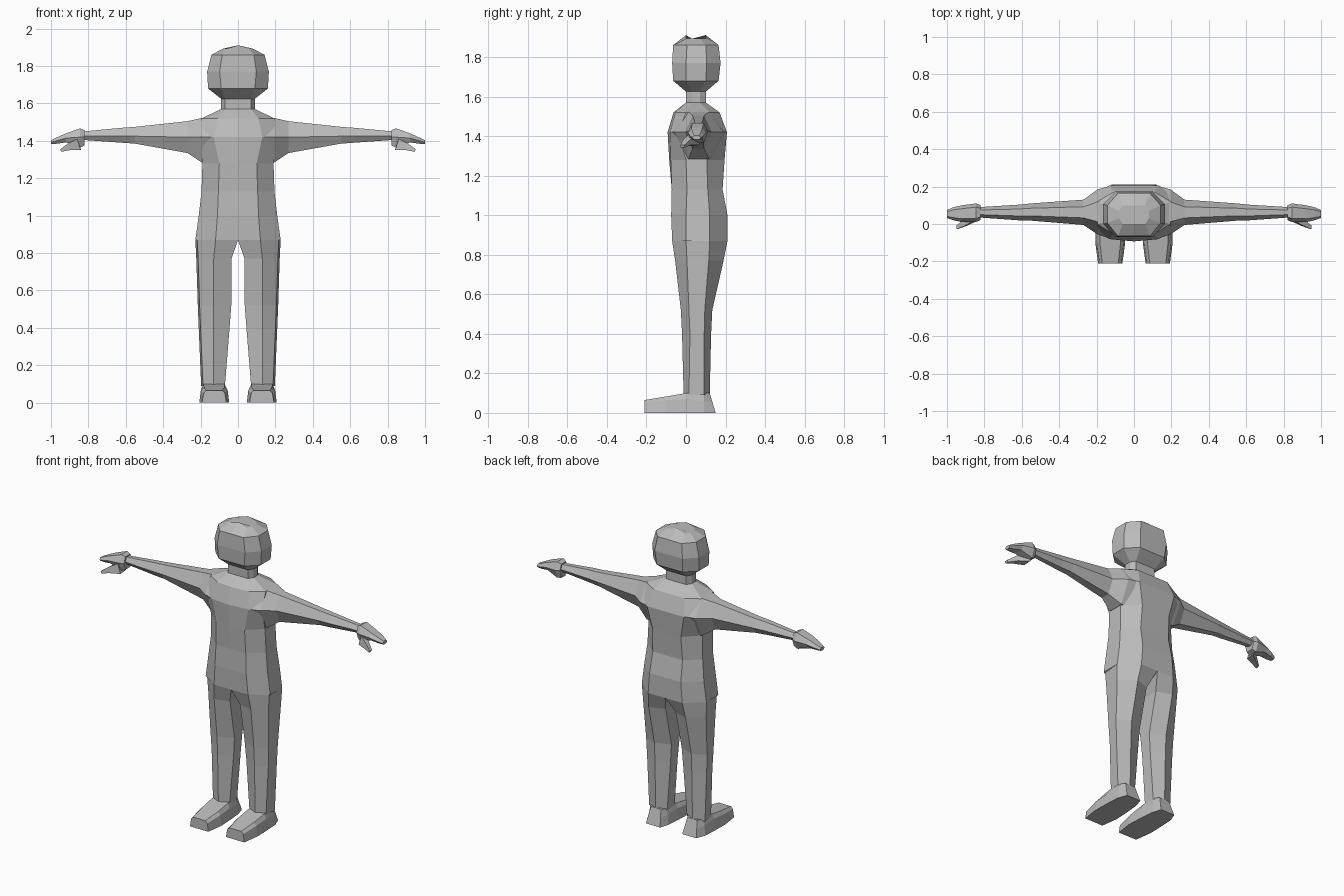
import bpy, bmesh

if "Cube" in bpy.data.objects:
    bpy.data.objects.remove(bpy.data.objects["Cube"])

grey = bpy.data.materials.new("plain grey")
grey.diffuse_color = (0.5, 0.5, 0.5, 1)
grey.use_nodes = True
grey.node_tree.nodes["Principled BSDF"].inputs["Base Color"].default_value = grey.diffuse_color


def loft(name, rings, cap_start=False, cap_end=False):
    """Skin a list of equal-length point rings as flat faces."""
    bm = bmesh.new()
    vs = [[bm.verts.new(p) for p in r] for r in rings]
    n = len(rings[0])
    for r0, r1 in zip(vs, vs[1:]):
        for i in range(n):
            j = (i + 1) % n
            bm.faces.new((r0[i], r0[j], r1[j], r1[i]))
    if cap_start:
        bm.faces.new(vs[0][::-1])
    if cap_end:
        bm.faces.new(vs[-1])
    bmesh.ops.recalc_face_normals(bm, faces=bm.faces)
    # open tubes: make sure the walls face outward
    mid = sum((v.co for v in vs[0]), bm.verts[:][0].co * 0) / n
    f = bm.faces[:][0]
    if f.normal.dot(f.calc_center_median() - mid) < 0 and not (cap_start and cap_end):
        bmesh.ops.reverse_faces(bm, faces=bm.faces)
    me = bpy.data.meshes.new(name)
    bm.to_mesh(me)
    bm.free()
    me.materials.append(grey)
    ob = bpy.data.objects.new(name, me)
    bpy.context.collection.objects.link(ob)
    return ob


def pair(name, rings, **caps):
    """Left and right copies of a limb part."""
    for side, s in (("left", 1), ("right", -1)):
        loft(f"{side}_{name}", [[(s * x, y, z) for x, y, z in r] for r in rings], **caps)


def trunk_ring(z, a, b, f, s0, s1, k, bulge=0.0, rise=0.0):
    """Ten-sided section: a, b half widths, f front, s0/s1 side edges, k back."""
    half = [(a, f + bulge, z), (b, s0, z), (b, s1, z), (a, k, z)]
    return ([(0, f, z + rise)] + half + [(0, k, z + rise)]
            + [(-x, y, h) for x, y, h in reversed(half)])


def limb_ring(x, y0, y1, z0, z1, zm, e=0.28):
    """Six-sided arm section with pointed front and back edges."""
    d = (y1 - y0) * e
    return [(x, y0, zm), (x, y0 + d, z1), (x, y1 - d, z1),
            (x, y1, zm), (x, y1 - d, z0), (x, y0 + d, z0)]


# trunk, neck and head share ten-sided sections
neck_low = trunk_ring(1.57, .07, .09, 0, .03, .07, .1)
neck_top = trunk_ring(1.625, .07, .09, 0, .03, .07, .1)
loft("torso", [
    trunk_ring(.87, .12, .228, -.07, 0, .12, .21),
    trunk_ring(1.0, .11, .21, -.075, 0, .12, .21),
    trunk_ring(1.13, .105, .195, -.072, .005, .11, .185),
    trunk_ring(1.28, .1, .19, -.085, 0, .105, .195, .008),
    trunk_ring(1.42, .13, .2, -.093, -.04, .17, .207, .012),
    trunk_ring(1.52, .11, .195, -.063, 0, .12, .17, .01),
    neck_low])
loft("neck", [neck_low, neck_top])
loft("head", [
    neck_top,
    trunk_ring(1.68, .09, .16, -.065, 0, .1, .165),
    trunk_ring(1.77, .098, .165, -.07, 0, .105, .175),
    trunk_ring(1.86, .085, .142, -.065, .005, .1, .165),
    trunk_ring(1.893, .06, .08, 0, .03, .07, .1, 0, .018)], cap_end=True)

# arms
pair("arm", [limb_ring(*p) for p in (
    (.12, -.082, .205, 1.28, 1.535, 1.42),
    (.195, -.055, .185, 1.285, 1.522, 1.42),
    (.27, -.005, .13, 1.335, 1.505, 1.42),
    (.55, .018, .11, 1.385, 1.475, 1.425),
    (.62, .02, .103, 1.39, 1.47, 1.425),
    (.83, .035, .09, 1.405, 1.45, 1.425))])

# hands: mitten of fingers plus a thumb pointing forward and down
pair("hand", [limb_ring(*p) for p in (
    (.82, .022, .1, 1.375, 1.457, 1.42, .2),
    (.845, .01, .11, 1.365, 1.467, 1.42, .2),
    (.92, .01, .1, 1.392, 1.44, 1.415, .2),
    (.965, .02, .09, 1.385, 1.42, 1.402, .2),
    (1.0, .032, .075, 1.382, 1.403, 1.392, .2))], cap_start=True, cap_end=True)
pair("thumb", [
    [(.84, .015, 1.35), (.84, .07, 1.355), (.86, .07, 1.41), (.86, .015, 1.41)],
    [(.9, -.012, 1.35), (.895, .025, 1.355), (.905, .025, 1.385), (.91, -.012, 1.385)],
    [(.945, -.028, 1.342), (.945, -.008, 1.342), (.95, -.008, 1.355), (.95, -.028, 1.355)]],
    cap_start=True, cap_end=True)


def leg_ring(z, xi, xm, xo, f, s0, s1, k, fi=None, ki=None):
    """Six-sided leg section with inner, middle and outer edges."""
    return [(xi, s0 if fi is None else fi, z), (xm, f, z), (xo - .01, s0, z),
            (xo, s1, z), (xm, k, z), (xi, s1 if ki is None else ki, z)]


# legs
pair("leg", [
    leg_ring(.87, 0, .12, .228, -.07, 0, .12, .21, -.07, .21),
    leg_ring(.77, .035, .13, .223, -.055, .005, .115, .19, -.03, .155),
    leg_ring(.52, .036, .13, .215, -.026, .015, .095, .133),
    leg_ring(.40, .045, .13, .21, -.02, .02, .092, .127),
    leg_ring(.09, .07, .13, .197, -.012, .015, .09, .12)])


def foot_ring(yb, yt, x0, x1, c, zm, zt):
    """Foot section: yb/yt bottom and top depth, c top inset, zm shoulder height."""
    ym = yb + (yt - yb) * zm / zt
    return [(x0, yb, 0), (x1, yb, 0), (x1 - .008, ym, zm),
            (x1 - c, yt, zt), (x0 + c, yt, zt), (x0 + .008, ym, zm)]


# feet
pair("foot", [foot_ring(*p) for p in (
    (.15, .12, .078, .178, .015, .05, .1),
    (.09, .09, .06, .2, .015, .06, .1),
    (.0, .0, .052, .205, .02, .07, .1),
    (-.1, -.1, .047, .207, .025, .065, .083),
    (-.21, -.21, .062, .192, .022, .05, .065))], cap_start=True, cap_end=True)
